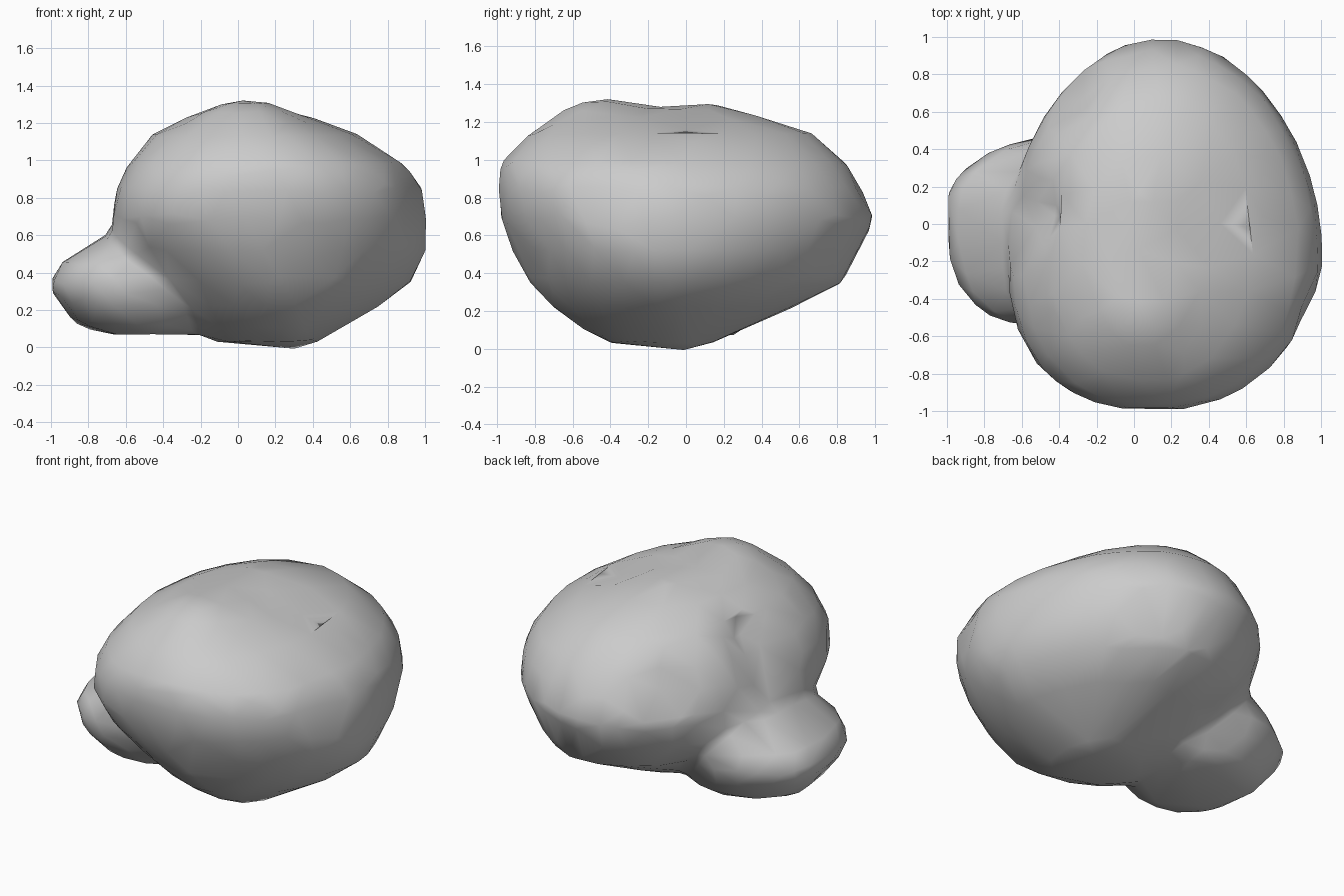
import bpy, bmesh
from math import sin, cos, pi
from mathutils import Vector

SEG = 40


def power(v, e):
    return (1 if v >= 0 else -1) * abs(v) ** e


def loft(bm, rings, bottom, top, n_back_left):
    """Stack lopsided ovals: z, left, right, front, back, cx, cy, then the
    squareness of the front-left corner and of both right corners."""
    loops = []
    for z, xl, xr, yf, yb, cx, cy, n_front_left, n_right in rings:
        loop = []
        for i in range(SEG):
            a = 2 * pi * (i + 0.5) / SEG
            c, s = cos(a), sin(a)
            n = n_right
            if c < 0:
                n = n_front_left if s < 0 else n_back_left
            c, s = power(c, 2 / n), power(s, 2 / n)
            x = cx + c * ((xr - cx) if c > 0 else (cx - xl))
            y = cy + s * ((yb - cy) if s > 0 else (cy - yf))
            loop.append(bm.verts.new((x, y, z)))
        loops.append(loop)
    for lo, hi in zip(loops, loops[1:]):
        for i in range(SEG):
            j = (i + 1) % SEG
            bm.faces.new((lo[i], lo[j], hi[j], hi[i]))
    vb, vt = bm.verts.new(bottom), bm.verts.new(top)
    for i in range(SEG):
        j = (i + 1) % SEG
        bm.faces.new((vb, loops[0][j], loops[0][i]))
        bm.faces.new((vt, loops[-1][i], loops[-1][j]))


bm = bmesh.new()

# Main boulder
loft(bm, [
    (0.03, -0.12, 0.42, -0.40, 0.14, 0.27, -0.10, 2.0, 1.7),
    (0.10, -0.28, 0.55, -0.54, 0.30, 0.26, -0.10, 1.9, 1.65),
    (0.22, -0.42, 0.76, -0.71, 0.57, 0.25, -0.10, 1.8, 1.65),
    (0.35, -0.53, 0.93, -0.83, 0.83, 0.22, -0.10, 1.9, 1.65),
    (0.52, -0.65, 1.01, -0.92, 0.92, 0.18, -0.14, 2.2, 1.75),
    (0.69, -0.68, 1.01, -0.98, 1.00, 0.16, -0.16, 2.6, 1.9),
    (0.85, -0.65, 0.99, -1.00, 0.93, 0.16, -0.18, 2.6, 1.98),
    (0.98, -0.59, 0.89, -0.98, 0.85, 0.16, -0.18, 2.4, 2.0),
    (1.14, -0.46, 0.64, -0.83, 0.67, 0.12, -0.12, 2.3, 2.0),
    (1.24, -0.26, 0.38, -0.66, 0.36, 0.06, -0.10, 2.1, 2.0),
    (1.27, -0.12, 0.24, -0.54, 0.18, 0.05, -0.12, 2.1, 2.0),
], (0.32, 0, -0.01), (0.05, -0.15, 1.28), 2.0)

# Small lump fused to the left foot
loft(bm, [
    (0.07, -0.70, -0.18, -0.32, 0.25, -0.45, 0.06, 2.5, 2.1),
    (0.12, -0.86, -0.12, -0.43, 0.33, -0.45, 0.08, 2.8, 2.1),
    (0.23, -0.95, -0.10, -0.52, 0.42, -0.45, 0.10, 2.8, 2.1),
    (0.34, -1.02, -0.10, -0.55, 0.47, -0.45, 0.12, 2.8, 2.1),
    (0.45, -0.95, -0.10, -0.53, 0.46, -0.45, 0.10, 2.8, 2.1),
    (0.55, -0.79, -0.10, -0.44, 0.42, -0.45, 0.06, 2.4, 2.1),
    (0.62, -0.68, -0.10, -0.26, 0.32, -0.45, 0.04, 2.2, 2.1),
], (-0.45, 0, 0.07), (-0.45, 0.04, 0.64), 1.75)

bmesh.ops.recalc_face_normals(bm, faces=bm.faces)
mesh = bpy.data.meshes.new("boulder")
bm.to_mesh(mesh)
bm.free()
boulder = bpy.data.objects.new("boulder", mesh)
bpy.context.collection.objects.link(boulder)

# Fuse both lumps into one soft skin
fuse = boulder.modifiers.new("fuse", 'REMESH')
fuse.mode = 'VOXEL'
fuse.voxel_size = 0.035
soft = boulder.modifiers.new("soften", 'SMOOTH')
soft.factor = 0.5
soft.iterations = 9
dg = bpy.context.evaluated_depsgraph_get()
fused = bpy.data.meshes.new_from_object(boulder.evaluated_get(dg))
boulder.modifiers.clear()
boulder.data = fused

# Weathered dents and bumps: centre, radius, push
marks = [
    ((0.04, -0.46, 1.25), 0.36, (0, 0, 0.045)),
    ((0.05, 0.10, 1.25), 0.25, (0, 0, 0.02)),
    ((0.45, 0.00, 1.20), 0.26, (-0.01, 0, -0.04)),
    ((-0.49, 0.08, 1.08), 0.18, (0.05, 0, -0.03)),
    ((-0.60, 0.02, 0.92), 0.34, (0.06, 0, 0)),
    ((-0.34, 0.70, 0.90), 0.26, (0.035, -0.02, -0.01)),
    ((0.86, -0.42, 0.80), 0.24, (-0.04, 0.02, 0)),
    ((0.35, -0.80, 0.48), 0.24, (0, 0.04, 0.01)),
    ((-0.35, 0.50, 0.25), 0.20, (0.03, -0.04, 0)),
]
for v in fused.vertices:
    co = v.co.copy()
    for centre, r, push in marks:
        d = (co - Vector(centre)).length / r
        if d < 1:
            v.co += Vector(push) * (1 - d * d) ** 2

# Coarsen to the faceted outline
coarse = boulder.modifiers.new("coarsen", 'DECIMATE')
coarse.ratio = min(1.0, 700 / (2 * len(fused.polygons)))
for p in fused.polygons:
    p.use_smooth = True
